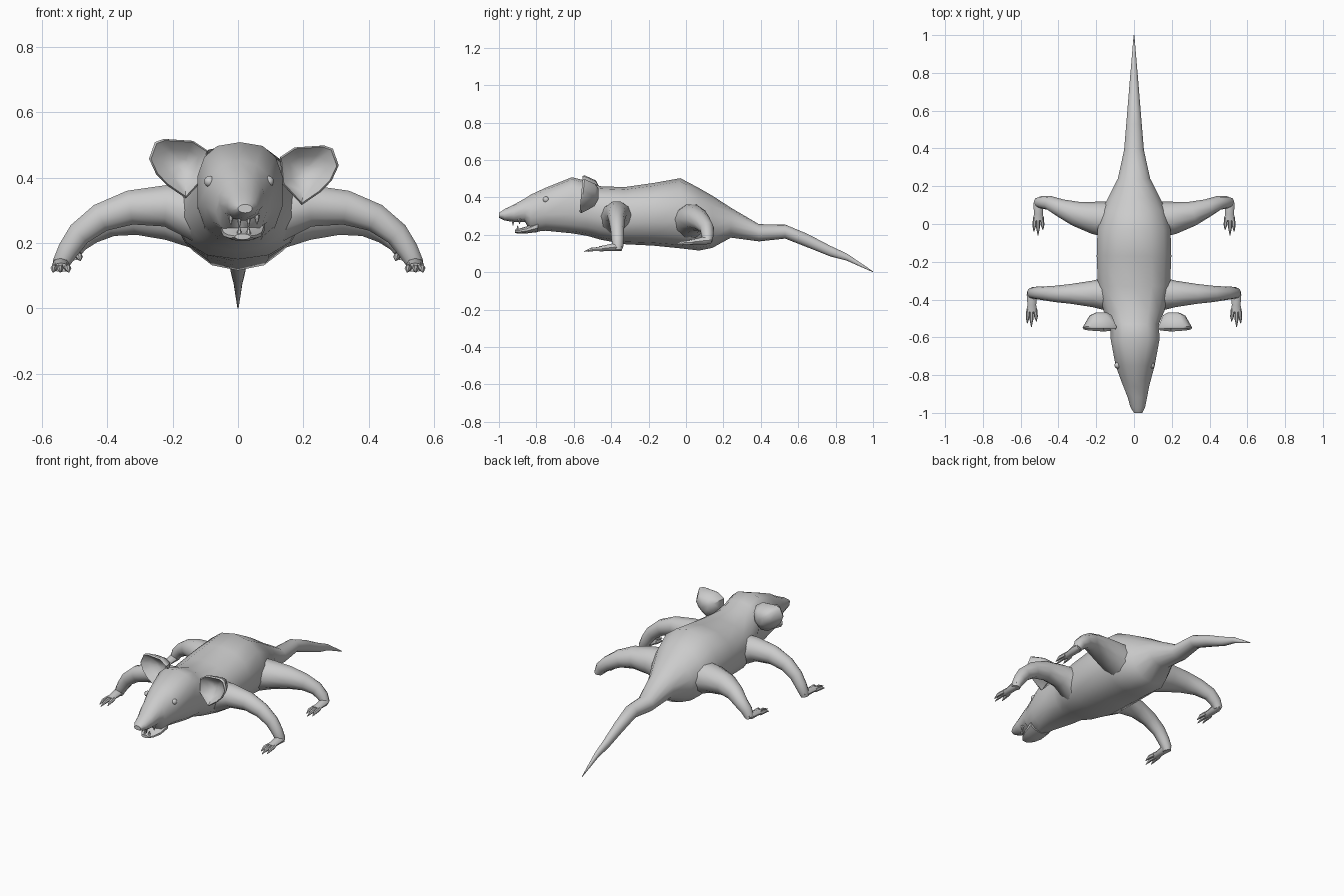
import bpy, bmesh, math
from mathutils import Vector

cube = bpy.data.objects.get("Cube")
if cube:
    bpy.data.objects.remove(cube, do_unlink=True)

grey = bpy.data.materials.new("plain grey")
grey.use_nodes = True
colour = (0.6, 0.6, 0.6, 1)
grey.diffuse_color = colour
grey.node_tree.nodes["Principled BSDF"].inputs["Base Color"].default_value = colour


def finish(name, bm, angle=50):
    bmesh.ops.recalc_face_normals(bm, faces=bm.faces)
    for f in bm.faces:
        f.smooth = True
    mesh = bpy.data.meshes.new(name)
    bm.to_mesh(mesh)
    bm.free()
    mesh.set_sharp_from_angle(angle=math.radians(angle))
    mesh.materials.append(grey)
    obj = bpy.data.objects.new(name, mesh)
    bpy.context.collection.objects.link(obj)
    return obj


def loft(name, rings):
    """Skin a list of equal rings and cap both ends."""
    bm = bmesh.new()
    loops = [[bm.verts.new(p) for p in ring] for ring in rings]
    for a, b in zip(loops, loops[1:]):
        for i in range(len(a)):
            j = (i + 1) % len(a)
            bm.faces.new((a[i], a[j], b[j], b[i]))
    bm.faces.new(loops[0])
    bm.faces.new(loops[-1])
    return finish(name, bm)


def section(y, top, bottom, half, power=2.0, cx=0.0, sides=14):
    """Upright rounded cross-section facing along y."""
    def bend(v):
        return math.copysign(abs(v) ** (2 / power), v)
    ring = []
    for i in range(sides):
        a = math.tau * i / sides + math.pi / 2
        ring.append(Vector((cx + half * bend(math.cos(a)), y,
                            (top + bottom) / 2 + (top - bottom) / 2 * bend(math.sin(a)))))
    return ring


def tube(name, stations, axis, sides=10):
    """Limb along (x, y, z, width along axis, thickness) stations."""
    pts = [Vector(s[:3]) for s in stations]
    rings = []
    for i, p in enumerate(pts):
        t = (pts[min(i + 1, len(pts) - 1)] - pts[max(i - 1, 0)]).normalized()
        u = Vector(axis)
        u = (u - t * u.dot(t)).normalized()
        v = t.cross(u)
        w, h = stations[i][3:]
        rings.append([p + u * w * math.cos(math.tau * k / sides)
                      + v * h * math.sin(math.tau * k / sides) for k in range(sides)])
    return loft(name, rings)


def flip(stations, side):
    return [(s[0] * side, *s[1:]) for s in stations]


# Head, trunk and tail in one skin: y, top, bottom, half width, squareness, centre x
trunk = [
    (-1.0, .318, .292, .022, 2, .022), (-.97, .338, .277, .04, 2, .02),
    (-.92, .362, .268, .052, 2, .018), (-.86, .395, .268, .07, 2, .012),
    (-.83, .415, .215, .08, 2, .01), (-.75, .452, .222, .106, 2.1, .006),
    (-.61, .508, .208, .132, 2.6, .006), (-.53, .488, .195, .13, 2.4, .004),
    (-.46, .46, .175, .165, 2.2), (-.33, .455, .15, .195, 2.3),
    (-.17, .478, .142, .202, 2.2), (-.03, .503, .128, .198, 2.1),
    (.07, .45, .116, .175, 2.1), (.14, .41, .13, .14, 2), (.24, .345, .185, .088, 2),
    (.39, .257, .165, .054, 2), (.53, .255, .18, .042, 2), (.65, .205, .133, .032, 2),
    (.77, .142, .085, .022, 2), (.86, .1, .062, .014, 2), (1.0, .005, 0, .002, 2),
]
loft("body_head_and_tail", [section(*s) for s in trunk])

# Lower jaw
jaw = [(-.79, .28, .215, .07), (-.85, .246, .208, .062),
       (-.89, .234, .206, .045), (-.915, .228, .21, .025)]
loft("lower_jaw", [section(*s, 2, .014, 10) for s in jaw])

# Teeth
for side in (-1, 1):
    for y, x, z0, z1 in ((-.925, .014, .285, .25), (-.89, .04, .285, .257), (-.9, .014, .222, .25)):
        cx = .018 + side * x
        tube("tooth", [(cx, y, z0, .01, .01), (cx, y, z1, .002, .002)], (1, 0, 0), 6)

# Eyes
for side in (-1, 1):
    bm = bmesh.new()
    bmesh.ops.create_uvsphere(bm, u_segments=10, v_segments=8, radius=.017)
    bmesh.ops.translate(bm, verts=bm.verts, vec=(.003 + side * .09, -.748, .388))
    finish("eye", bm)

# Cupped ears: back bulge, rim, then hollow front
rim = [(.29, .447), (.272, .498), (.245, .508), (.155, .502), (.11, .472),
       (.118, .39), (.177, .326), (.235, .366), (.268, .4)]
mid = Vector((.185, .43))
for side in (-1, 1):
    rings = []
    for scale, y in ((.3, -.468), (.65, -.485), (1, -.55), (.94, -.56), (.6, -.525), (.2, -.505)):
        ring = []
        for p in rim:
            q = mid + (Vector(p) - mid) * scale
            lean = .1 * (.43 - q.y) * scale
            ring.append(Vector((side * q.x + .018, y - lean, q.y - side * .01)))
        rings.append(ring)
    loft("ear", rings)

# Limbs: x, y, z, width, thickness
front_leg = [(.12, -.37, .29, .095, .09), (.22, -.37, .314, .07, .067),
             (.33, -.37, .308, .053, .055), (.42, -.37, .277, .043, .046),
             (.485, -.367, .228, .036, .039), (.518, -.365, .18, .033, .034),
             (.54, -.365, .14, .03, .028), (.545, -.365, .117, .022, .022)]
hind_leg = [(.1, .02, .27, .1, .1), (.21, .033, .285, .086, .08),
            (.31, .055, .286, .065, .064), (.39, .085, .268, .048, .05),
            (.45, .112, .235, .038, .04), (.49, .115, .2, .033, .033),
            (.508, .115, .165, .026, .025)]


def foot(label, side, x, y, z, length):
    """Flat paw pointing forward with three clawed toes."""
    sole = [(x, y + .03, z + .012, .018, .016), (x, y, z + .01, .027, .022),
            (x, y - length * .6, z + .004, .023, .016), (x, y - length, z, .03, .014)]
    tube(label + "_paw", flip(sole, side), (1, 0, 0), 8)
    for dx, reach in ((-.022, .05), (.002, .08), (.022, .06)):
        toe = [(x + dx * .8, y - length + .015, z, .011, .012),
               (x + dx, y - length - reach * .5, z - .002, .01, .011),
               (x + dx * 1.1, y - length - reach, z - .014, .002, .002)]
        tube(label + "_toe", flip(toe, side), (1, 0, 0), 6)


for side, word in ((1, "left"), (-1, "right")):
    tube(word + "_front_leg", flip(front_leg, side), (0, 1, 0))
    tube(word + "_hind_leg", flip(hind_leg, side), (0, 1, 0))
    foot(word + "_front", side, .541, -.375, .125, .09)
    foot(word + "_hind", side, .506, .105, .16, .085)
